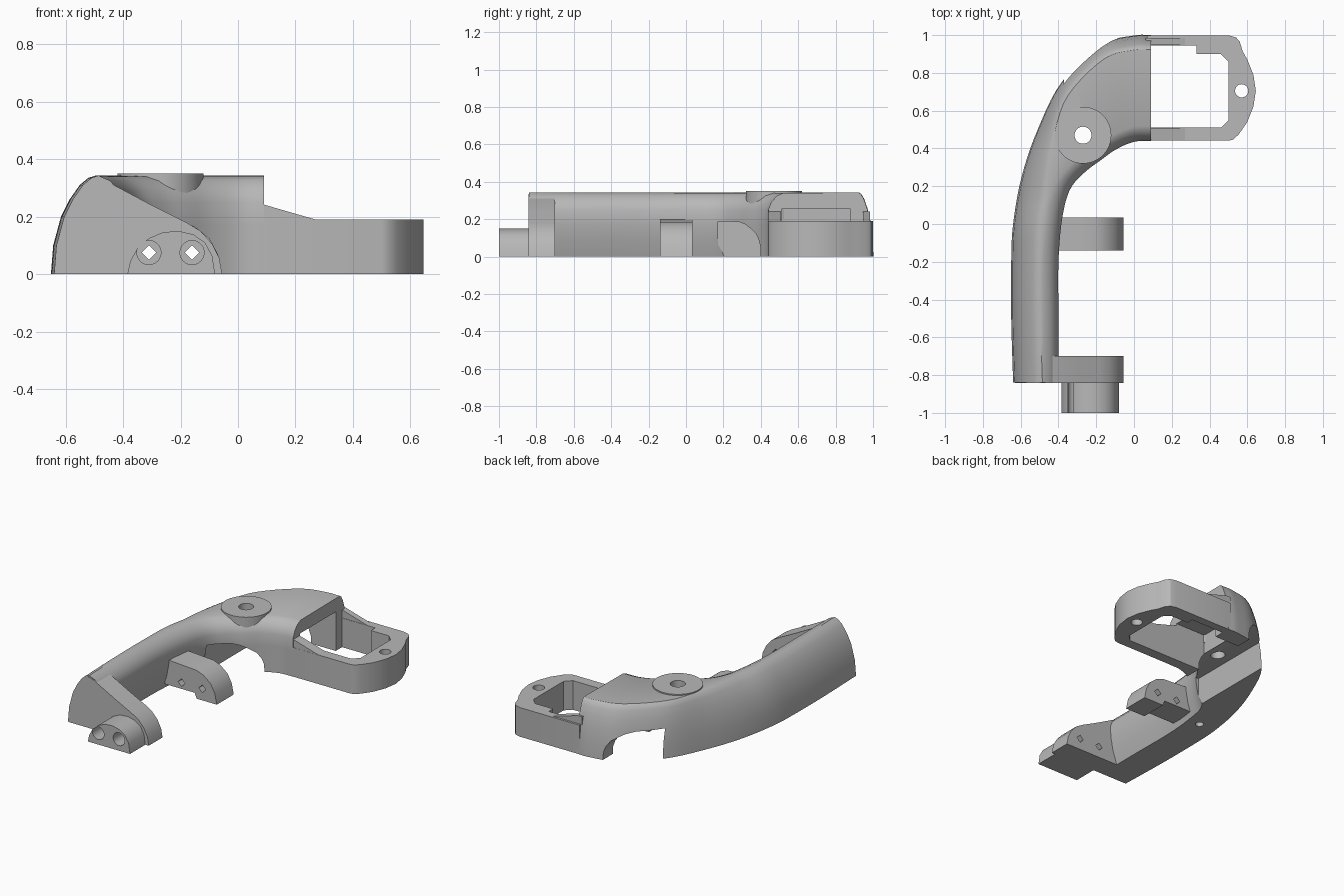
import bpy, bmesh, math
from mathutils import Vector

cube = bpy.data.objects.get("Cube")
if cube:
    bpy.data.objects.remove(cube, do_unlink=True)

GREY = 0.48
mat = bpy.data.materials.new("plain grey")
mat.use_nodes = True
mat.diffuse_color = (GREY, GREY, GREY, 1)
mat.node_tree.nodes["Principled BSDF"].inputs["Base Color"].default_value = (GREY, GREY, GREY, 1)


def loft(name, rings):
    """Closed solid through a list of equal-length rings."""
    bm = bmesh.new()
    rows = [[bm.verts.new(p) for p in ring] for ring in rings]
    n = len(rows[0])
    for a, b in zip(rows, rows[1:]):
        for i in range(n):
            j = (i + 1) % n
            bm.faces.new((a[i], a[j], b[j], b[i]))
    bm.faces.new(rows[0])
    bm.faces.new(rows[-1])
    bmesh.ops.recalc_face_normals(bm, faces=bm.faces)
    mesh = bpy.data.meshes.new(name)
    bm.to_mesh(mesh)
    bm.free()
    ob = bpy.data.objects.new(name, mesh)
    bpy.context.collection.objects.link(ob)
    mesh.materials.append(mat)
    return ob


def prism(name, pts, axis, lo, hi):
    """Extrude a 2D outline along Y (points are x, z) or Z (points are x, y)."""
    put = (lambda p, d: (p[0], d, p[1])) if axis == "Y" else (lambda p, d: (p[0], p[1], d))
    return loft(name, [[put(p, d) for p in pts] for d in (lo, hi)])


def circle(x, y, r, n=32):
    return [(x + r * math.cos(math.tau * i / n), y + r * math.sin(math.tau * i / n)) for i in range(n)]


def box(x0, x1, y0, y1):
    return [(x0, y0), (x1, y0), (x1, y1), (x0, y1)]


def smooth_path(pts, steps=5):
    """Catmull-Rom curve through 2D points."""
    p = [Vector(q) for q in pts]
    p = [2 * p[0] - p[1]] + p + [2 * p[-1] - p[-2]]
    out = []
    for a, b, c, d in zip(p, p[1:], p[2:], p[3:]):
        for k in range(steps):
            t = k / steps
            out.append(0.5 * (2 * b + (c - a) * t + (2 * a - 5 * b + 4 * c - d) * t ** 2
                              + (3 * b - a - 3 * c + d) * t ** 3))
    return out + [p[-2]]


def activate(ob):
    bpy.ops.object.select_all(action="DESELECT")
    ob.select_set(True)
    bpy.context.view_layer.objects.active = ob


def cut(ob, *cutters):
    for c in cutters:
        c.hide_render = True
        mod = ob.modifiers.new("cut", "BOOLEAN")
        mod.operation, mod.solver, mod.object = "DIFFERENCE", "EXACT", c
        activate(ob)
        bpy.ops.object.modifier_apply(modifier=mod.name)
        bpy.data.objects.remove(c, do_unlink=True)


def finish(ob, angle=32):
    activate(ob)
    bpy.ops.object.shade_smooth_by_angle(angle=math.radians(angle))


# Curved arm widening into the head: paired outer and inner edges
outer = smooth_path([(-.64, -.84), (-.65, -.5), (-.65, -.2), (-.64, 0), (-.595, .25),
                     (-.51, .5), (-.38, .755), (-.17, .95), (0, .998), (.09, 1)])
inner = smooth_path([(-.4, -.84), (-.4, -.5), (-.4, -.2), (-.38, .03), (-.34, .18),
                     (-.265, .27), (-.18, .335), (-.095, .395), (0, .435), (.09, .44)])
# The head has steeper outer walls; the arm is undercut along its inner foot
outer_side = [(0, 0), (.008, .1), (.035, .2), (.065, .26), (.1, .31), (.13, .335), (.155, .343)]
inner_side = [(.08, .34), (.045, .325), (.015, .29), (0, .25)]
undercut = [(.005, .17), (.02, .09), (.05, 0)]
rings = []
for k, (o, i) in enumerate(zip(outer, inner)):
    d = (i - o).normalized()
    head = min(1, max(0, (k / (len(outer) - 1) - .4) / .25))
    ring = [(*(o + d * s * (1 - .5 * head)), z) for s, z in outer_side]
    ring += [(*(i - d * s), z) for s, z in inner_side]
    ring += [(*(i - d * s * (1 - head)), z) for s, z in undercut]
    rings.append(ring)
arm = loft("curved_arm", rings)

# Arched passage, hollow head, pivot hole and blind holes underneath
arch = [(-.37, -.1), (-.085, -.1), (-.09, .05), (-.105, .09), (-.13, .125), (-.165, .15), (-.205, .172),
        (-.25, .185), (-.37, .19)]
cut(arm,
    prism("passage", arch, "Y", .17, 1.2),
    prism("head_hollow", box(-.13, .2, .51, .88), "Z", -.1, .255),
    prism("pivot_hole", circle(-.27, .47, .045), "Z", .1, .5),
    prism("end_hole", circle(-.54, -.77, .025, 16), "Z", -.1, .08),
    prism("middle_hole", circle(-.52, 0, .025, 16), "Z", -.1, .08))
finish(arm)

# Round pivot disc
disc = prism("pivot_disc", circle(-.27, .47, .15, 48), "Z", .2, .35)
cut(disc, prism("disc_hole", circle(-.27, .47, .045), "Z", .1, .5))
finish(disc)

# Low open frame beside the head
frame = prism("open_frame", [(.07, .441), (.5, .441), (.525, .447), (.555, .475), (.6, .54), (.632, .62), (.645, .705),
                             (.632, .79), (.6, .87), (.575, .915), (.56, .965), (.54, .988), (.5, .999), (.07, .999)],
              "Z", 0, .19)
window = [(0, .51), (.46, .51), (.5, .55), (.5, .86), (.46, .9), (.33, .9), (.33, .945), (0, .945)]
cut(frame,
    prism("window", window, "Z", -.1, .4),
    prism("screw_hole", circle(.57, .705, .035, 24), "Z", -.1, .4))
finish(frame)

# Sloped webs joining both frame rails to the head
slope = [(.06, .15), (.27, .15), (.27, .19), (.09, .242), (.06, .242)]
for side, y0, y1 in (("front", .442, .508), ("back", .947, .985)):
    prism(side + "_rail_web", slope, "Y", y0, y1)

# End plate, middle clip and front boss share the same pair of through holes
end_outline = [(-.63, 0), (-.62, .1), (-.595, .2), (-.565, .27), (-.535, .31), (-.5, .335), (-.46, .325), (-.3, .24),
               (-.18, .18), (-.13, .15), (-.09, .105), (-.065, .055), (-.055, 0)]
clip_outline = [(-.43, .035), (-.43, .2), (-.28, .19), (-.2, .185), (-.15, .165), (-.1, .125), (-.07, .07),
                (-.055, 0), (-.2, 0), (-.215, .035)]
boss_outline = [(-.385, 0), (-.375, .045), (-.35, .09), (-.31, .125), (-.26, .146), (-.205, .15),
                (-.155, .138), (-.115, .11), (-.09, .065), (-.08, 0)]
for name, outline, y0, y1, r, sides in (("end_plate", end_outline, -.842, -.7, .025, 4),
                                        ("middle_clip", clip_outline, -.14, .035, .025, 4),
                                        ("front_boss", boss_outline, -1, -.842, .042, 24)):
    part = prism(name, outline, "Y", y0, y1)
    cut(part, *[prism("bore", circle(x, .075, r, sides), "Y", y0 - .1, y1 + .1) for x in (-.31, -.16)])
    finish(part)
